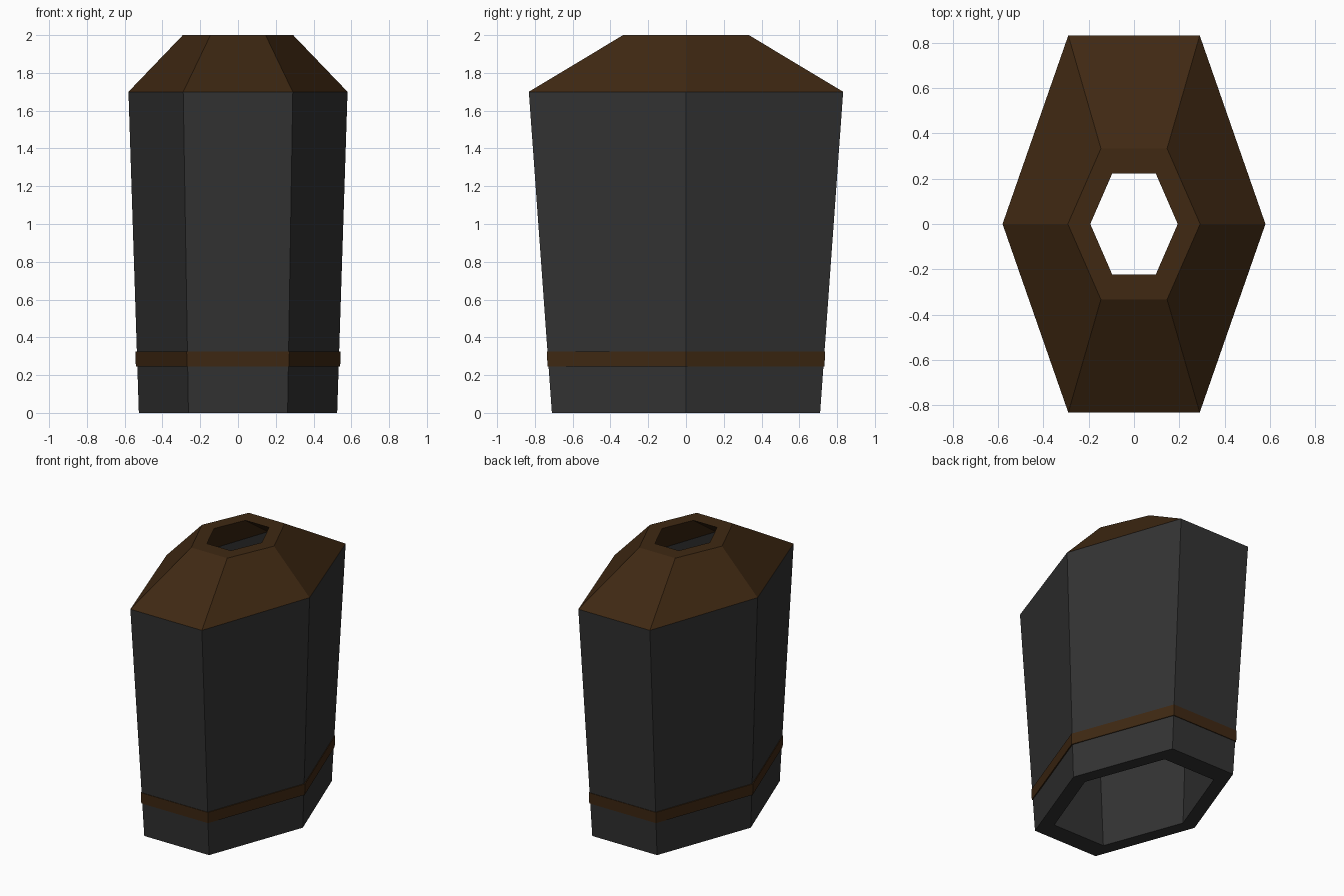
import bpy

if "Cube" in bpy.data.objects:
    bpy.data.objects.remove(bpy.data.objects["Cube"])


def material(name, rgb):
    m = bpy.data.materials.new(name)
    m.diffuse_color = (*rgb, 1)
    m.use_nodes = True
    m.node_tree.nodes["Principled BSDF"].inputs["Base Color"].default_value = m.diffuse_color
    return m


def hex_ring(rx, ry, z):
    """Stretched hexagon: points on +-x, flat edges on +-y."""
    return [(rx, 0, z), (rx / 2, ry, z), (-rx / 2, ry, z),
            (-rx, 0, z), (-rx / 2, -ry, z), (rx / 2, -ry, z)]


def hex_loft(name, profile, mat, closed=True):
    """Loft hexagons through (rx, ry, z) steps, optionally back to the first."""
    verts = [p for step in profile for p in hex_ring(*step)]
    n = len(profile)
    faces = []
    for r in range(n if closed else n - 1):
        a, b = r * 6, (r + 1) % n * 6
        for i in range(6):
            j = (i + 1) % 6
            faces.append((a + i, a + j, b + j, b + i))
    mesh = bpy.data.meshes.new(name)
    mesh.from_pydata(verts, [], faces)
    mesh.materials.append(mat)
    mesh.update()
    ob = bpy.data.objects.new(name, mesh)
    bpy.context.collection.objects.link(ob)
    return ob


grey = material("dark grey", (0.033, 0.033, 0.033))
brown = material("dark brown", (0.050, 0.0215, 0.0062))

# hollow tapered body: outer wall up, inner wall down
hex_loft("body", [(0.525, 0.71, 0), (0.58, 0.832, 1.7),
                  (0.48, 0.69, 1.7), (0.425, 0.57, 0)], grey)

# hollow sloping cap with a hexagonal opening
hex_loft("cap", [(0.58, 0.832, 1.7), (0.292, 0.333, 2.0),
                 (0.193, 0.222, 2.0), (0.48, 0.69, 1.7)], brown)

# thin raised band near the foot
hex_loft("band", [(0.541, 0.733, 0.245), (0.543, 0.737, 0.325),
                  (0.525, 0.713, 0.325), (0.523, 0.709, 0.245)], brown)
